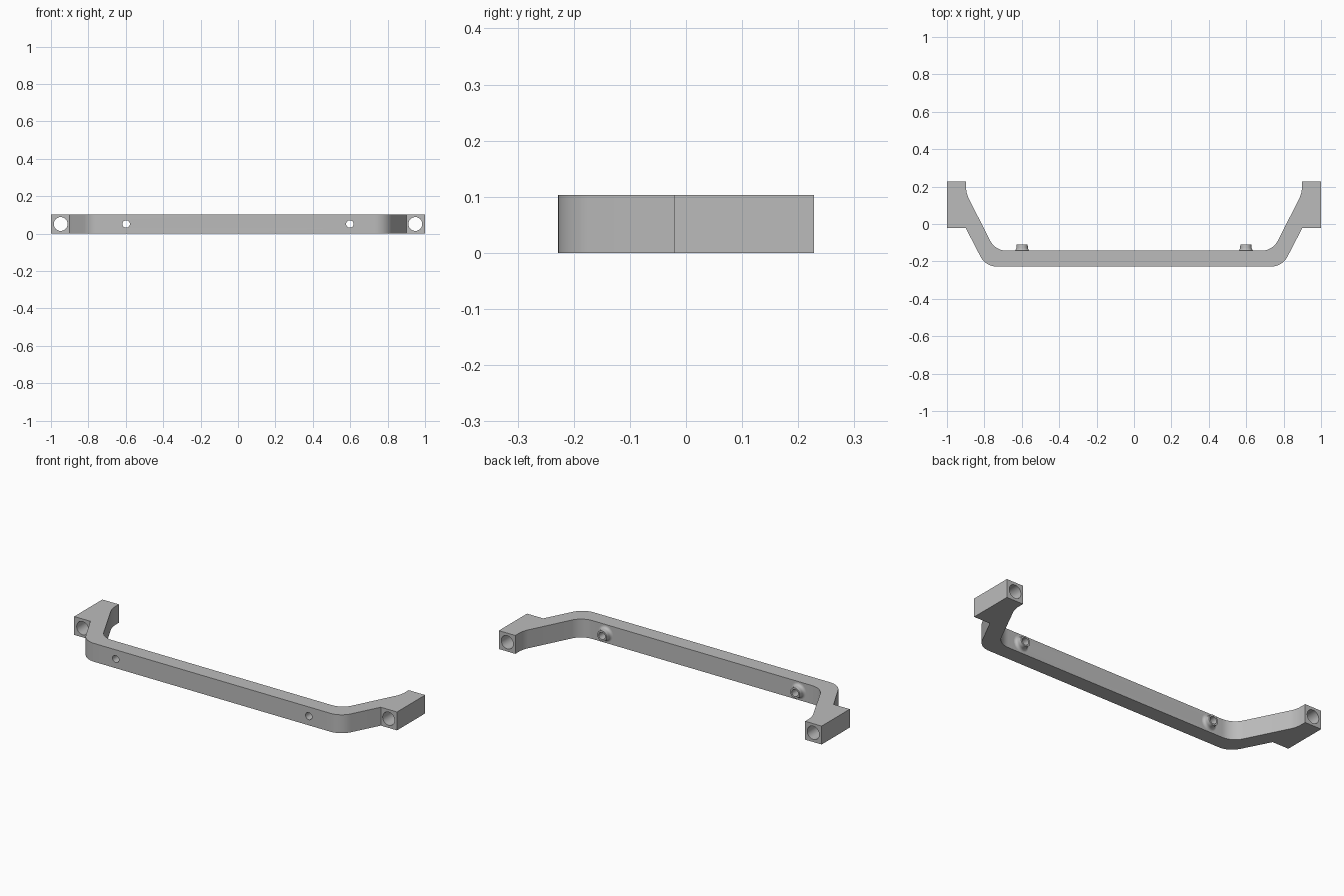
import bpy, bmesh, math
from mathutils import Vector, Matrix

HEIGHT = 0.103
MID = HEIGHT / 2
BACK_OF_BAR = -0.143

if "Cube" in bpy.data.objects:
    bpy.data.objects.remove(bpy.data.objects["Cube"], do_unlink=True)

grey = bpy.data.materials.new("light_grey")
grey.use_nodes = True
grey.diffuse_color = (0.5, 0.5, 0.5, 1)
grey.node_tree.nodes["Principled BSDF"].inputs["Base Color"].default_value = (0.5, 0.5, 0.5, 1)


def make_object(name, bm):
    bmesh.ops.recalc_face_normals(bm, faces=bm.faces)
    mesh = bpy.data.meshes.new(name)
    bm.to_mesh(mesh)
    bm.free()
    mesh.materials.append(grey)
    obj = bpy.data.objects.new(name, mesh)
    bpy.context.collection.objects.link(obj)
    return obj


def activate(obj):
    bpy.ops.object.select_all(action='DESELECT')
    obj.select_set(True)
    bpy.context.view_layer.objects.active = obj


def fillet(before, corner, after, radius, steps=10):
    """Points of a circular arc that rounds one corner."""
    a, c, b = Vector(before), Vector(corner), Vector(after)
    u, v = (a - c).normalized(), (b - c).normalized()
    half = u.angle(v) / 2
    centre = c + (u + v).normalized() * (radius / math.sin(half))
    start = c + u * (radius / math.tan(half)) - centre
    end = c + v * (radius / math.tan(half)) - centre
    sweep = start.angle(end)
    return [centre + (start * math.sin((1 - i / steps) * sweep)
                      + end * math.sin(i / steps * sweep)) / math.sin(sweep)
            for i in range(steps + 1)]


# Handle outline: half profile with corner radii, mirrored in x
corners = [((0, -0.228), 0), ((0.793, -0.228), 0.1), ((0.9, -0.021), 0),
           ((1, -0.021), 0), ((1, 0.228), 0), ((0.898, 0.228), 0),
           ((0.898, 0.165), 0.14), ((0.742, BACK_OF_BAR), 0.1), ((0, BACK_OF_BAR), 0)]
half = []
for i, (point, radius) in enumerate(corners):
    if radius:
        half += fillet(corners[i - 1][0], point, corners[i + 1][0], radius)
    else:
        half.append(Vector(point))
half = half[1:-1]
outline = half + [Vector((-p.x, p.y)) for p in reversed(half)]

bm = bmesh.new()
base = bm.faces.new([bm.verts.new((p.x, p.y, 0)) for p in outline])
top = bmesh.ops.extrude_face_region(bm, geom=[base])
bmesh.ops.translate(bm, vec=(0, 0, HEIGHT),
                    verts=[g for g in top["geom"] if isinstance(g, bmesh.types.BMVert)])
handle = make_object("handle_frame", bm)

# Through holes: large ones in the end blocks, small ones in the bar
bm = bmesh.new()
for side in (-1, 1):
    for x, radius in ((0.948, 0.037), (0.598, 0.02)):
        place = Matrix.Translation((side * x, 0, MID)) @ Matrix.Rotation(math.pi / 2, 4, 'X')
        bmesh.ops.create_cone(bm, cap_ends=True, segments=32, radius1=radius,
                              radius2=radius, depth=1, matrix=place)
cutter = make_object("hole_cutter", bm)
cutter.hide_render = True
cut = handle.modifiers.new("holes", 'BOOLEAN')
cut.operation = 'DIFFERENCE'
cut.solver = 'EXACT'
cut.object = cutter
activate(handle)
bpy.ops.object.modifier_apply(modifier=cut.name)
bpy.data.objects.remove(cutter, do_unlink=True)
bpy.ops.object.shade_smooth_by_angle(angle=math.radians(25))


# Hollow bosses with a flared foot on the back of the bar
def boss(name, x):
    flare = [(0.046 - 0.015 * math.sin(a), 0.015 * (1 - math.cos(a)))
             for a in (i * math.pi / 12 for i in range(7))]
    section = [(0.02, 0)] + flare + [(0.029, 0.033), (0.02, 0.033)]
    bm = bmesh.new()
    rings = []
    for i in range(32):
        a = i * math.tau / 32
        rings.append([bm.verts.new((x + r * math.cos(a), BACK_OF_BAR + y, MID + r * math.sin(a)))
                      for r, y in section])
    for i, ring in enumerate(rings):
        other = rings[(i + 1) % len(rings)]
        for j in range(len(section)):
            k = (j + 1) % len(section)
            bm.faces.new((ring[j], ring[k], other[k], other[j]))
    activate(make_object(name, bm))
    bpy.ops.object.shade_smooth_by_angle(angle=math.radians(30))


boss("left_boss", 0.598)
boss("right_boss", -0.598)
